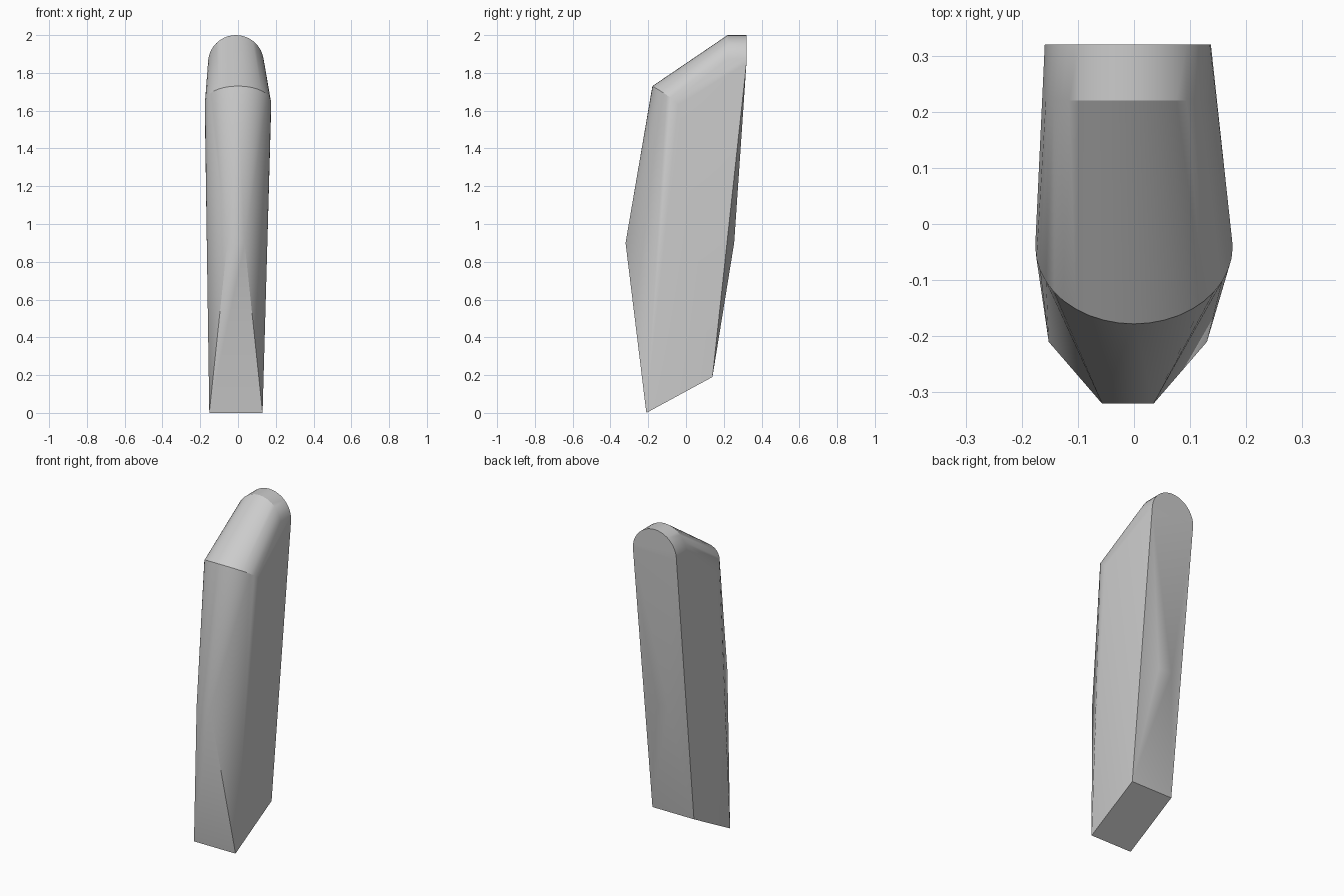
import bpy, bmesh, math

cube = bpy.data.objects.get("Cube")
if cube:
    bpy.data.objects.remove(cube, do_unlink=True)

grey = bpy.data.materials.new("plain_grey")
grey.use_nodes = True
colour = (0.6, 0.6, 0.6, 1)
grey.diffuse_color = colour
grey.node_tree.nodes["Principled BSDF"].inputs["Base Color"].default_value = colour

LEFT, RIGHT = 0.13, -0.152
CENTRE = -0.011
ARCH = 0.148
STEPS = 20


def pair(y, z, x0, x1):
    """Two corners at the same depth and height."""
    return [(x0, y, z), (x1, y, z)]


# Slanted foot, then the narrow front and back ridges at mid height
points = pair(-0.21, 0, RIGHT, LEFT) + pair(0.14, 0.19, RIGHT, LEFT)
points += pair(-0.32, 0.9, -0.057, 0.035) + pair(0.255, 0.9, -0.057, 0.035)

for i in range(STEPS + 1):
    a = math.pi * i / STEPS
    c, s = math.cos(a), math.sin(a)
    # Round top, extruded from the back edge to the start of the slope
    z = 2 - ARCH + ARCH * s
    points += [(CENTRE + ARCH * c, y, z) for y in (0.22, 0.32)]
    # Curved brow at the lower end of the slope
    points.append((0.176 * c, -0.04 - 0.138 * s, 1.63 + 0.1 * s ** 0.8))

# The body is the convex skin around these outlines
bm = bmesh.new()
for p in points:
    bm.verts.new(p)
hull = bmesh.ops.convex_hull(bm, input=bm.verts)
loose = {v for v in hull["geom_interior"] + hull["geom_unused"]
         if isinstance(v, bmesh.types.BMVert)}
bmesh.ops.delete(bm, geom=list(loose), context="VERTS")
bmesh.ops.dissolve_limit(bm, angle_limit=math.radians(0.5),
                         verts=bm.verts, edges=bm.edges)
bmesh.ops.recalc_face_normals(bm, faces=bm.faces)
mesh = bpy.data.meshes.new("tapered_body")
bm.to_mesh(mesh)
bm.free()
mesh.materials.append(grey)
body = bpy.data.objects.new("tapered_body", mesh)
bpy.context.collection.objects.link(body)

bpy.ops.object.select_all(action="DESELECT")
body.select_set(True)
bpy.context.view_layer.objects.active = body
bpy.ops.object.shade_smooth_by_angle(angle=math.radians(25))
